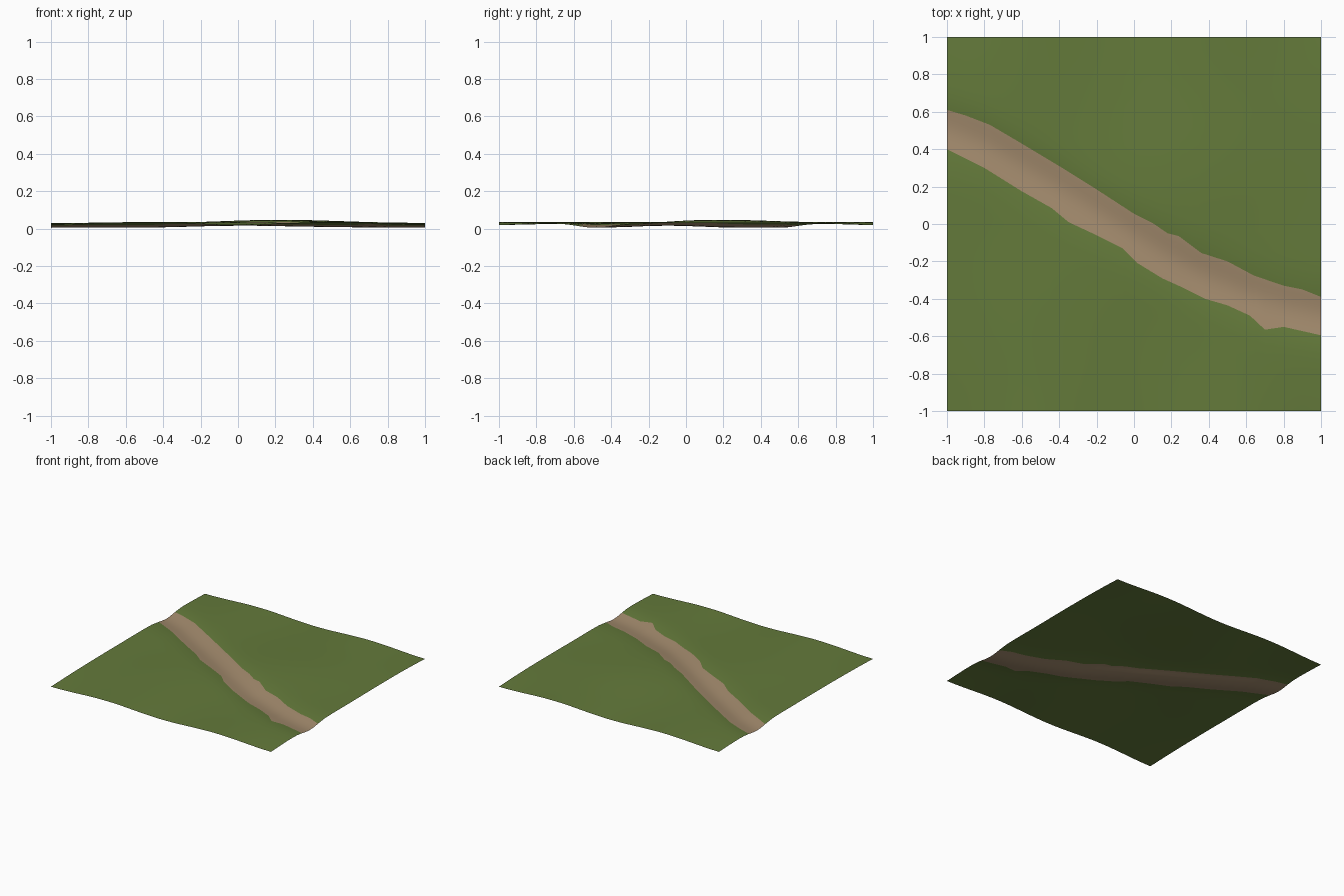
import bpy
import math

if "Cube" in bpy.data.objects:
    bpy.data.objects.remove(bpy.data.objects["Cube"])

# Outline of the dirt path seen from above
UPPER = [(-1, .61), (-.9, .58), (-.77, .53), (-.6, .43), (-.4, .31), (-.2, .185), (0, .055), (.1, .005),
         (.18, -.05), (.24, -.065), (.36, -.155), (.5, -.20), (.64, -.275), (.8, -.33),
         (.9, -.35), (1, -.39)]
LOWER = [(-1, .40), (-.8, .30), (-.6, .175), (-.44, .085), (-.35, .01), (-.2, -.06), (-.06, -.13),
         (.02, -.21), (.15, -.29), (.25, -.335), (.38, -.40), (.5, -.435), (.62, -.49),
         (.7, -.565), (.8, -.55), (1, -.595)]
CENTRE = [(-1, .5), (-.8, .42), (-.4, .18), (0, -.07), (.3, -.25), (.6, -.38), (.8, -.45), (1, -.49)]


def lookup(line, x):
    for (x0, y0), (x1, y1) in zip(line, line[1:]):
        if x <= x1:
            return y0 + (y1 - y0) * (x - x0) / (x1 - x0)
    return line[-1][1]


def height(x, y):
    """Gentle rolling ground with a shallow trough along the path."""
    edge = abs(y) ** 3
    rolling = .031 + .003 * math.sin(4 * x + 1) * math.cos(3.5 * y)
    rolling += .014 * math.exp(-((x - .25) ** 2 + (y - .25) ** 2) / .2)
    rolling += .004 * math.exp(-((x + .4) ** 2 + (y + .3) ** 2) / .12)
    rim = .027 - .009 * math.cos(2 * math.pi * x)
    z = rolling * (1 - edge) + rim * edge
    d = (y - lookup(CENTRE, x)) * .85
    return z - .025 * math.exp(-(d / .11) ** 2)


def material(name, rgb):
    m = bpy.data.materials.new(name)
    m.diffuse_color = (*rgb, 1)
    m.use_nodes = True
    m.node_tree.nodes["Principled BSDF"].inputs["Base Color"].default_value = m.diffuse_color
    return m


# Columns across x; every column has rows: lower field, path, upper field
xs = sorted({round(-1 + i * .05, 3) for i in range(41)} | {p[0] for p in UPPER + LOWER})
FIELD, PATH = 16, 8
rows = FIELD * 2 + PATH + 1
verts = []
for x in xs:
    lo, hi = lookup(LOWER, x), lookup(UPPER, x)
    ys = [-1 + (lo + 1) * i / FIELD for i in range(FIELD)]
    ys += [lo + (hi - lo) * i / PATH for i in range(PATH)]
    ys += [hi + (1 - hi) * i / FIELD for i in range(FIELD + 1)]
    verts += [(x, y, height(x, y)) for y in ys]

faces, slots = [], []
for c in range(len(xs) - 1):
    for r in range(rows - 1):
        a = c * rows + r
        faces.append((a, a + rows, a + rows + 1, a + 1))
        slots.append(1 if FIELD <= r < FIELD + PATH else 0)

# Ground sheet: grass fields with the dirt path between them
mesh = bpy.data.meshes.new("ground_with_path")
mesh.from_pydata(verts, [], faces)
mesh.materials.append(material("grass green", (.127, .195, .043)))
mesh.materials.append(material("dirt brown", (.37, .26, .155)))
for poly, slot in zip(mesh.polygons, slots):
    poly.material_index = slot
    poly.use_smooth = True
mesh.update()
ground = bpy.data.objects.new("ground_with_path", mesh)
bpy.context.collection.objects.link(ground)
